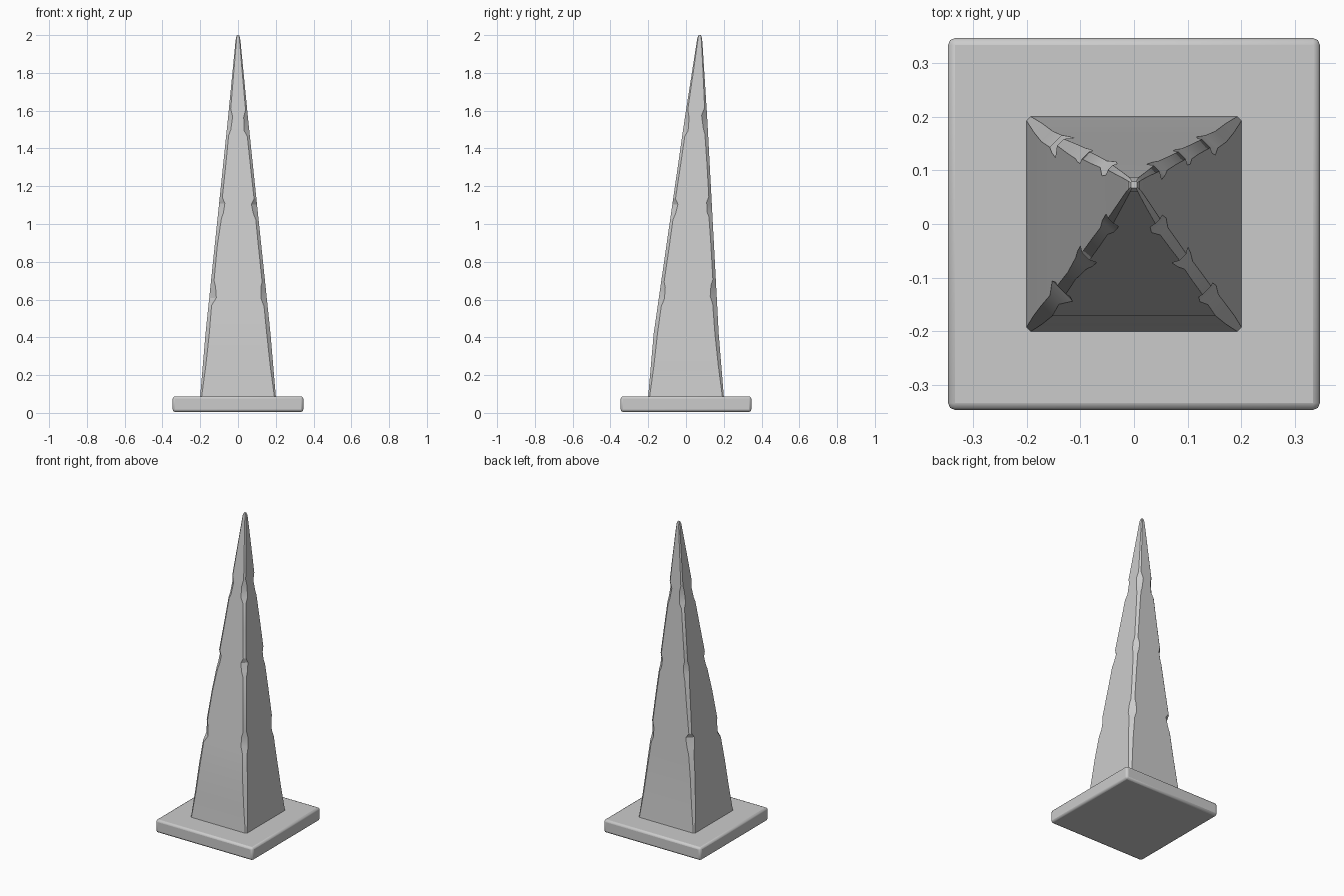
import bpy, bmesh, random

if "Cube" in bpy.data.objects:
    bpy.data.objects.remove(bpy.data.objects["Cube"])

random.seed(4)


def finish(bm, name):
    bmesh.ops.recalc_face_normals(bm, faces=bm.faces)
    mesh = bpy.data.meshes.new(name)
    bm.to_mesh(mesh)
    bm.free()
    obj = bpy.data.objects.new(name, mesh)
    bpy.context.collection.objects.link(obj)
    return obj


# Square plinth with softened edges
bm = bmesh.new()
bmesh.ops.create_cube(bm, size=1)
for v in bm.verts:
    v.co.x *= 0.692
    v.co.y *= 0.692
    v.co.z = 0.005 if v.co.z < 0 else 0.088
base = finish(bm, "base_slab")
bev = base.modifiers.new("soft_edges", "BEVEL")
bev.width = 0.013
bev.segments = 2

# Leaning spire profile: height, half width, front y, back y
profile = [(0.03, 0.206, -0.206, 0.206), (0.09, 0.20, -0.20, 0.20),
           (0.42, 0.172, -0.171, 0.173), (1.55, 0.054, -0.008, 0.113),
           (1.96, 0.014, 0.056, 0.087), (1.985, 0.011, 0.060, 0.084),
           (2.0, 0.006, 0.067, 0.079)]


def section(z):
    for a, b in zip(profile, profile[1:]):
        if z <= b[0]:
            t = (z - a[0]) / (b[0] - a[0])
            return [p + (q - p) * t for p, q in zip(a[1:], b[1:])]
    return profile[-1][1:]


# Chipped corners: wide and narrow chamfers alternate up the height
levels = [(0.03, 0.008), (0.09, 0.008), (0.25, 0.016), (0.42, 0.02),
          (0.58, 0.02), (0.62, 0.034), (0.68, 0.031), (0.71, 0.014),
          (0.90, 0.015), (1.04, 0.018), (1.07, 0.028), (1.12, 0.026),
          (1.15, 0.012), (1.32, 0.014), (1.48, 0.015), (1.51, 0.026),
          (1.58, 0.024), (1.62, 0.010), (1.80, 0.007), (1.96, 0.005),
          (1.985, 0.004), (2.0, 0.002)]
shift = [random.uniform(-0.02, 0.02) for _ in range(4)]

bm = bmesh.new()
rings = []
for z, cut in levels:
    ring = []
    for i, (sx, sy) in enumerate([(-1, -1), (1, -1), (1, 1), (-1, 1)]):
        zz = z + (shift[i] if 0.5 < z < 1.7 else 0)
        w, front, back = section(zz)
        c = cut * (random.uniform(0.8, 1.2) if 0.5 < z < 1.7 else 1)
        x, y = sx * w, (front if sy < 0 else back)
        pair = [(x, y - sy * c, zz), (x - sx * c, y, zz)]
        if sx * sy < 0:
            pair.reverse()
        ring += [bm.verts.new(p) for p in pair]
    rings.append(ring)
for lo, hi in zip(rings, rings[1:]):
    for i in range(8):
        j = (i + 1) % 8
        bm.faces.new((lo[i], lo[j], hi[j], hi[i]))
bm.faces.new(rings[0][::-1])
bm.faces.new(rings[-1])
spire = finish(bm, "chipped_spire")

# Smooth shading that keeps the hard edges
for obj in (base, spire):
    bpy.ops.object.select_all(action='DESELECT')
    obj.select_set(True)
    bpy.context.view_layer.objects.active = obj
    bpy.ops.object.shade_smooth_by_angle(angle=0.4)
